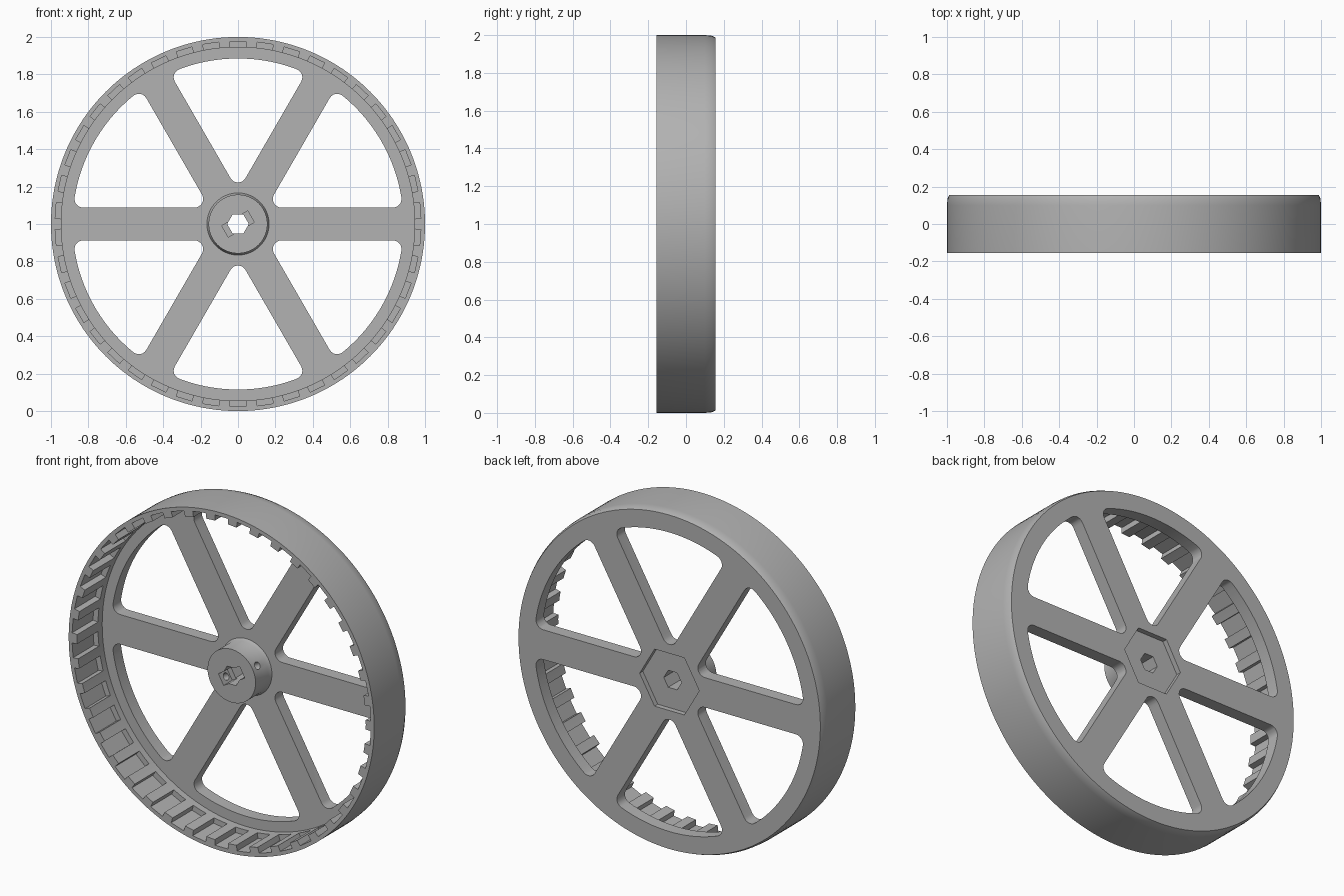
import bpy, bmesh, math
from mathutils import Matrix, Vector

if "Cube" in bpy.data.objects:
    bpy.data.objects.remove(bpy.data.objects["Cube"])

CENTRE = Vector((0, 0, 1))

grey = bpy.data.materials.new("plain grey")
grey.diffuse_color = (0.45, 0.45, 0.45, 1)
grey.use_nodes = True
grey.node_tree.nodes["Principled BSDF"].inputs["Base Color"].default_value = grey.diffuse_color


def finish(name, bm):
    bmesh.ops.recalc_face_normals(bm, faces=bm.faces[:])
    mesh = bpy.data.meshes.new(name)
    bm.to_mesh(mesh)
    bm.free()
    ob = bpy.data.objects.new(name, mesh)
    bpy.context.collection.objects.link(ob)
    ob.location = CENTRE
    mesh.materials.append(grey)
    return ob


def prism(bm, points, y0, y1):
    """Extrude an (x, z) outline from y0 to y1."""
    face = bm.faces.new([bm.verts.new((x, y0, z)) for x, z in points])
    ext = bmesh.ops.extrude_face_region(bm, geom=[face])["geom"]
    for v in ext:
        if isinstance(v, bmesh.types.BMVert):
            v.co.y = y1


def lathe(profile, steps):
    """Spin an (r, y) profile round the axle."""
    bm = bmesh.new()
    verts = [bm.verts.new((r, y, 0)) for r, y in profile]
    edges = [bm.edges.new(p) for p in zip(verts, verts[1:])]
    bmesh.ops.spin(bm, geom=verts + edges, cent=(0, 0, 0), axis=(0, 1, 0),
                   angle=math.tau, steps=steps, use_merge=True)
    bmesh.ops.remove_doubles(bm, verts=bm.verts[:], dist=1e-5)
    return bm


def arc(cx, cz, r, a0, a1, n):
    return [(cx + r * math.cos(a0 + (a1 - a0) * i / n),
             cz + r * math.sin(a0 + (a1 - a0) * i / n)) for i in range(n + 1)]


def turned(points, a):
    c, s = math.cos(a), math.sin(a)
    return [(x * c - z * s, x * s + z * c) for x, z in points]


def cut(target, name, bm):
    cutter = finish(name, bm)
    cutter.hide_render = True
    cutter.hide_set(True)
    mod = target.modifiers.new(name, "BOOLEAN")
    mod.operation = "DIFFERENCE"
    mod.solver = "EXACT"
    mod.object = cutter
    bpy.context.view_layer.objects.active = target
    bpy.ops.object.modifier_apply(modifier=name)
    bpy.data.objects.remove(cutter)


# Wheel body: hub, web and rim in one turned profile
wheel = finish("wheel", lathe([
    (0, -0.06), (0.157, -0.06), (0.157, 0.06), (0.166, 0.08),
    (0.945, 0.08), (0.945, -0.155), (1.0, -0.155),
    (1.0, 0.10), (0.997, 0.135), (0.988, 0.155), (0, 0.155)], 168))

# Six windows with rounded corners, leaving the spokes
W, R, F = 0.088, 0.885, 0.046
rad = math.radians
a = math.asin((W + F) / (R - F))
d = (W + F) / math.sin(rad(30))
corner = lambda t: ((R - F) * math.cos(t), (R - F) * math.sin(t))
window = (arc(*corner(a), F, rad(-90), a, 6)
          + arc(0, 0, R, a, rad(60) - a, 22)[1:-1]
          + arc(*corner(rad(60) - a), F, rad(60) - a, rad(150), 6)
          + arc(d * math.cos(rad(30)), d * math.sin(rad(30)), F,
                rad(150), rad(270), 8))
bm = bmesh.new()
for i in range(6):
    prism(bm, turned(window, rad(60 * i)), 0.0, 0.3)
cut(wheel, "windows", bm)

# Forty-two pockets round the inside of the rim, open to the front
bm = bmesh.new()
pocket = [(0.92, -0.043), (0.977, -0.043), (0.977, 0.043), (0.92, 0.043)]
for i in range(42):
    prism(bm, turned(pocket, rad(90) + math.tau * i / 42), -0.3, 0.04)
cut(wheel, "pockets", bm)

# Hexagonal recess in the back and hexagonal axle bore
bm = bmesh.new()
prism(bm, arc(0, 0, 0.195, 0, math.tau, 6)[:-1], 0.125, 0.3)
cut(wheel, "back_recess", bm)
bm = bmesh.new()
prism(bm, arc(0, 0, 0.058, 0, math.tau, 6)[:-1], -0.3, 0.3)
cut(wheel, "axle_bore", bm)

# Nut slot across the hub face and the set screw holes leading into it
bm = bmesh.new()
slot = [(-0.08, -0.035), (0.08, -0.035), (0.08, 0.035), (-0.08, 0.035)]
prism(bm, turned(slot, rad(30)), -0.3, 0.02)
cut(wheel, "nut_slot", bm)
bm = bmesh.new()
bmesh.ops.create_cone(
    bm, cap_ends=True, segments=20, radius1=0.021, radius2=0.021, depth=0.5,
    matrix=Matrix.Translation((0, -0.012, 0)) @ Matrix.Rotation(rad(-30), 4, "Y")
    @ Matrix.Rotation(rad(90), 4, "Y"))
cut(wheel, "screw_holes", bm)

# Smooth round surfaces, crisp corners
bpy.ops.object.select_all(action="DESELECT")
wheel.select_set(True)
bpy.context.view_layer.objects.active = wheel
bpy.ops.object.shade_smooth_by_angle(angle=rad(25))
